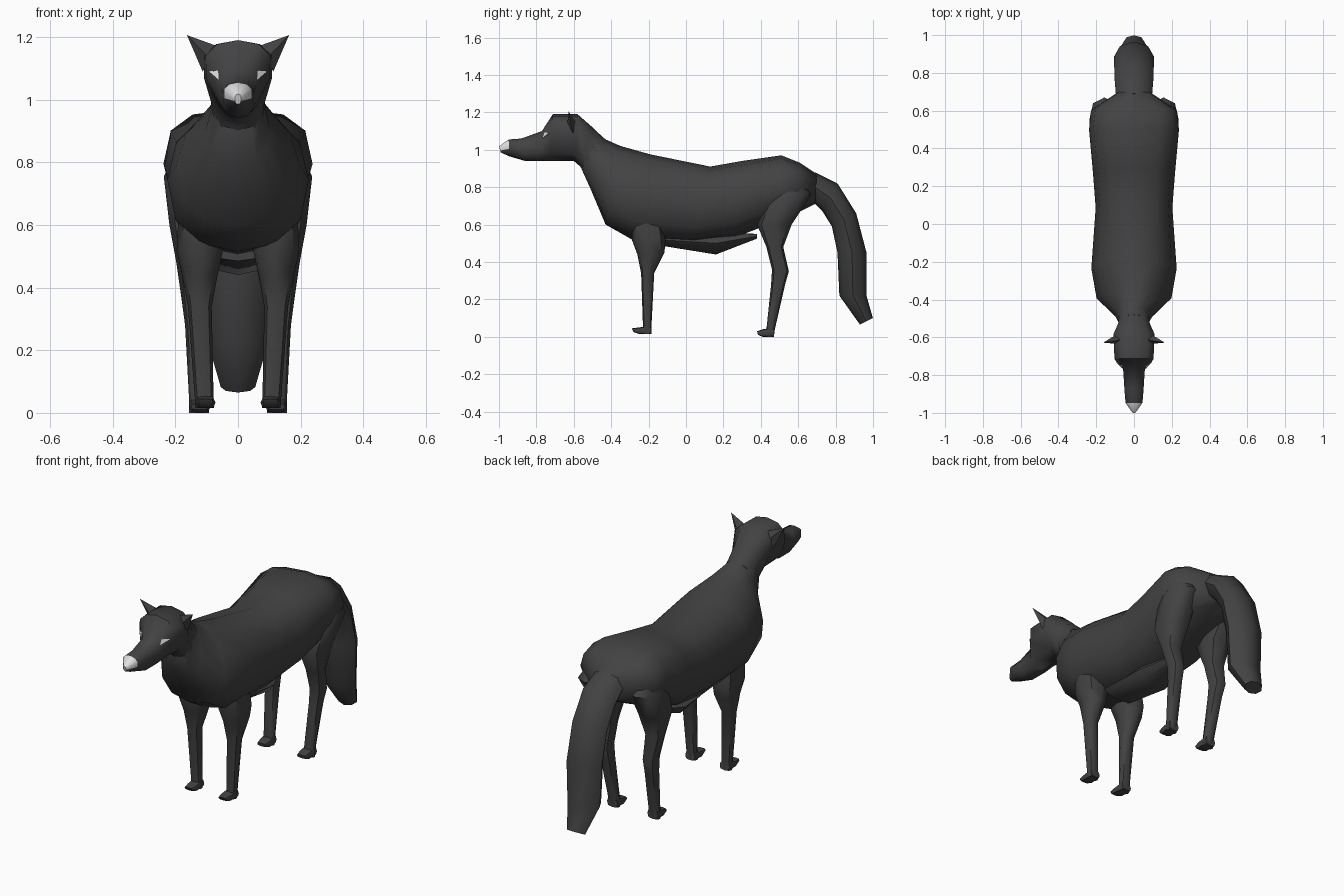
import bpy, bmesh, math
from mathutils import Vector


def material(name, rgb):
    m = bpy.data.materials.new(name)
    m.diffuse_color = (*rgb, 1)
    return m


FUR = material("charcoal fur", (0.055, 0.055, 0.055))
PALE = material("pale grey", (0.75, 0.75, 0.75))


def finish(name, bm, mats, angle=40, mirror=False):
    bmesh.ops.recalc_face_normals(bm, faces=bm.faces)
    mesh = bpy.data.meshes.new(name)
    bm.to_mesh(mesh)
    bm.free()
    ob = bpy.data.objects.new(name, mesh)
    bpy.context.collection.objects.link(ob)
    for m in mats:
        mesh.materials.append(m)
    if mirror:
        ob.modifiers.new("mirror", 'MIRROR')
    bpy.ops.object.select_all(action='DESELECT')
    ob.select_set(True)
    bpy.context.view_layer.objects.active = ob
    bpy.ops.object.shade_smooth_by_angle(angle=math.radians(angle))
    return ob


def power(v, p):
    return math.copysign(abs(v) ** p, v) if abs(v) > 1e-6 else 0.0


def loft(name, rings, sides=10, p=0.85, mats=(FUR,), paint=None, mirror=False, angle=50):
    """Ring: (y, z) of one edge, (y, z) of the opposite edge, half width, x centre,
    then optionally: fraction where it is widest, roundness of first and second half."""
    bm = bmesh.new()
    loops = []
    for ya, za, yb, zb, hw, xc, *shape in rings:
        mid, pa, pb = shape or (0.5, p, p)
        loop = []
        for i in range(sides):
            a = 2 * math.pi * i / sides
            c, s = math.cos(a), math.sin(a)
            q = pa if c > 0 else pb
            t = mid - power(c, q) * (mid if c > 0 else 1 - mid)
            loop.append(bm.verts.new((xc + hw * power(s, q), ya + (yb - ya) * t,
                                      za + (zb - za) * t)))
        loops.append(loop)
    for l0, l1 in zip(loops, loops[1:]):
        for i in range(sides):
            j = (i + 1) % sides
            bm.faces.new((l0[i], l0[j], l1[j], l1[i]))
    bm.faces.new(loops[0])
    bm.faces.new(loops[-1])
    bmesh.ops.recalc_face_normals(bm, faces=bm.faces)
    if paint:
        for f in bm.faces:
            f.material_index = paint(f)
    return finish(name, bm, mats, angle, mirror)


# Torso with the lower neck and rump
loft("torso", [
    (-0.48, 1.10, -0.56, 0.90, 0.078, 0),
    (-0.43, 1.055, -0.51, 0.79, 0.105, 0, 0.6, 1.1, 0.9),
    (-0.35, 1.02, -0.43, 0.60, 0.198, 0, 0.55, 1.2, 0.85),
    (-0.19, 0.975, -0.28, 0.515, 0.226, 0, 0.5, 0.95, 0.85),
    (0.13, 0.91, 0.04, 0.50, 0.203, 0),
    (0.30, 0.94, 0.26, 0.53, 0.218, 0),
    (0.51, 0.97, 0.49, 0.62, 0.238, 0, 0.5, 0.72, 0.85),
    (0.61, 0.93, 0.59, 0.66, 0.228, 0, 0.45, 0.75, 0.9),
    (0.70, 0.87, 0.69, 0.71, 0.09, 0)], sides=12, p=0.8)

# Keel under the belly
loft("belly_keel", [
    (-0.12, 0.55, -0.12, 0.485, 0.10, 0),
    (0.16, 0.56, 0.16, 0.44, 0.11, 0),
    (0.38, 0.55, 0.38, 0.525, 0.02, 0)], sides=8, p=1)

# Head and upper neck, with a pale nose
head = loft("head", [
    (-1.0, 1.018, -0.99, 0.985, 0.010, 0),
    (-0.948, 1.055, -0.945, 0.965, 0.047, 0, 0.35, 0.95, 0.95),
    (-0.88, 1.06, -0.86, 0.94, 0.053, 0),
    (-0.77, 1.10, -0.765, 0.94, 0.06, 0),
    (-0.712, 1.19, -0.725, 0.94, 0.108, 0, 0.3, 0.9, 1.15),
    (-0.58, 1.19, -0.60, 0.94, 0.114, 0, 0.3, 0.9, 1.1),
    (-0.50, 1.12, -0.565, 0.91, 0.085, 0),
    (-0.43, 1.05, -0.54, 0.87, 0.083, 0)], p=0.85, mats=(FUR, PALE),
    paint=lambda f: int(f.calc_center_median().y < -0.96 and f.normal.z > -0.3))

# Eyes: small plates laid on the face
bm = bmesh.new()
for s in (-1, 1):
    corners = []
    for x, z in ((0.094, 1.09), (0.062, 1.093), (0.06, 1.062)):
        hit, loc, nor, idx = head.ray_cast(Vector((s * x, -2, z)), Vector((0, 1, 0)))
        y = loc.y if hit else -0.71
        corners.append(Vector((s * x, y - 0.006, z)))
    front = [bm.verts.new(c) for c in corners]
    back = [bm.verts.new(c + Vector((0, 0.006, 0))) for c in corners]
    bm.faces.new(front)
    bm.faces.new(back)
    for i in range(3):
        j = (i + 1) % 3
        bm.faces.new((front[i], front[j], back[j], back[i]))
finish("eyes", bm, (PALE,), 20)

# Pointed ears
bm = bmesh.new()
base = [bm.verts.new(c) for c in ((0.05, -0.61, 1.165), (0.09, -0.635, 1.13),
                                  (0.113, -0.605, 1.09), (0.085, -0.58, 1.13))]
tip = bm.verts.new((0.163, -0.628, 1.206))
bm.faces.new(base)
for i in range(4):
    bm.faces.new((base[i], base[(i + 1) % 4], tip))
finish("ears", bm, (FUR,), 30, mirror=True)

# Front legs and paws
loft("front_legs", [
    (-0.29, 0.62, -0.13, 0.64, 0.065, 0.125),
    (-0.29, 0.52, -0.11, 0.52, 0.074, 0.122),
    (-0.26, 0.44, -0.115, 0.45, 0.058, 0.122),
    (-0.24, 0.34, -0.17, 0.34, 0.038, 0.122),
    (-0.23, 0.05, -0.185, 0.05, 0.03, 0.108),
    (-0.23, 0.015, -0.185, 0.015, 0.03, 0.106)], sides=8, mirror=True)
loft("front_paws", [
    (-0.29, 0.045, -0.28, 0.025, 0.024, 0.104),
    (-0.25, 0.05, -0.25, 0.015, 0.032, 0.104),
    (-0.19, 0.06, -0.185, 0.015, 0.03, 0.106)], sides=8, p=0.6, mirror=True)

# Hind legs and paws
loft("hind_legs", [
    (0.48, 0.86, 0.59, 0.86, 0.05, 0.13),
    (0.43, 0.75, 0.67, 0.76, 0.08, 0.157),
    (0.38, 0.60, 0.565, 0.60, 0.076, 0.143),
    (0.43, 0.48, 0.52, 0.48, 0.052, 0.145),
    (0.46, 0.36, 0.55, 0.35, 0.039, 0.14),
    (0.455, 0.28, 0.53, 0.28, 0.034, 0.135),
    (0.43, 0.04, 0.475, 0.04, 0.032, 0.124),
    (0.43, 0.0, 0.47, 0.0, 0.032, 0.124)], sides=8, mirror=True)
loft("hind_paws", [
    (0.38, 0.03, 0.385, 0.01, 0.028, 0.122),
    (0.41, 0.04, 0.41, 0.0, 0.034, 0.122),
    (0.47, 0.05, 0.47, 0.0, 0.032, 0.124)], sides=8, p=0.6, mirror=True)

# Bushy hanging tail
loft("tail", [
    (0.69, 0.88, 0.66, 0.74, 0.095, 0),
    (0.81, 0.82, 0.73, 0.67, 0.103, 0),
    (0.91, 0.66, 0.78, 0.59, 0.105, 0),
    (0.965, 0.45, 0.81, 0.45, 0.105, 0),
    (0.965, 0.22, 0.82, 0.22, 0.095, 0),
    (0.999, 0.10, 0.93, 0.065, 0.055, 0)], sides=8, p=1.0)
